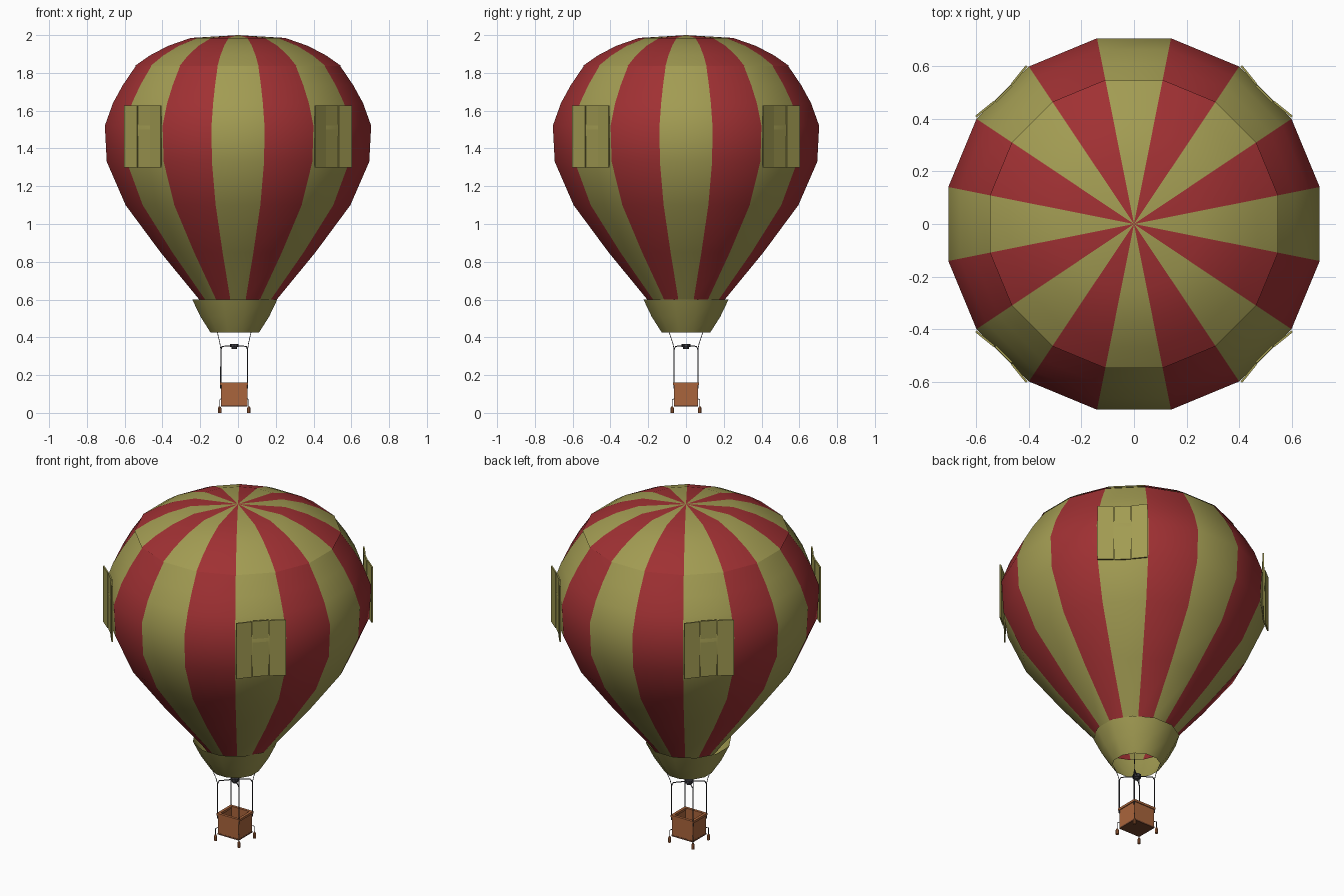
import bpy, bmesh, math
from mathutils import Vector, Matrix

if "Cube" in bpy.data.objects:
    bpy.data.objects.remove(bpy.data.objects["Cube"])


def material(name, rgb):
    m = bpy.data.materials.new(name)
    m.diffuse_color = (*rgb, 1)
    m.use_nodes = True
    m.node_tree.nodes["Principled BSDF"].inputs["Base Color"].default_value = m.diffuse_color
    return m


RED = material("red fabric", (0.35, 0.03, 0.033))
OLIVE = material("olive fabric", (0.36, 0.33, 0.085))
WICKER = material("brown wicker", (0.40, 0.13, 0.045))
DARK_WOOD = material("dark wood", (0.16, 0.055, 0.025))
METAL = material("dark metal", (0.05, 0.05, 0.06))

CX = -0.02          # gondola sits slightly off the envelope axis
SIDES = 16
STEP = 2 * math.pi / SIDES


def finish(name, bm, mats, smooth=None):
    me = bpy.data.meshes.new(name)
    bm.to_mesh(me)
    bm.free()
    ob = bpy.data.objects.new(name, me)
    bpy.context.collection.objects.link(ob)
    for m in mats:
        me.materials.append(m)
    if smooth:
        bpy.ops.object.select_all(action='DESELECT')
        ob.select_set(True)
        bpy.context.view_layer.objects.active = ob
        bpy.ops.object.shade_smooth_by_angle(angle=math.radians(smooth))
    return ob


def lathe(name, profile, sides, mats, cx=0, cap=False, striped=False, smooth=35):
    """Rings of (flat-to-centre distance, z), with flats facing the axes."""
    bm = bmesh.new()
    k = 1 / math.cos(math.pi / sides)
    rings = []
    for r, z in profile:
        rings.append([bm.verts.new((cx + r * k * math.cos(2 * math.pi * (i - 0.5) / sides),
                                    r * k * math.sin(2 * math.pi * (i - 0.5) / sides), z))
                      for i in range(sides)])
    for a, b in zip(rings, rings[1:]):
        for i in range(sides):
            j = (i + 1) % sides
            f = bm.faces.new((a[i], a[j], b[j], b[i]))
            f.material_index = i % 2 if striped else 0
    if cap:
        tip = bm.verts.new((cx, 0, profile[-1][1] + 0.003))
        for i in range(sides):
            f = bm.faces.new((rings[-1][i], rings[-1][(i + 1) % sides], tip))
            f.material_index = i % 2 if striped else 0
    return finish(name, bm, mats, smooth)


def add_box(bm, centre, size, rot=None):
    mat = Matrix.Translation(centre) @ (rot or Matrix()) @ Matrix.Diagonal((*size, 1))
    bmesh.ops.create_cube(bm, size=1, matrix=mat)


def wire(name, paths, radius, mat):
    cu = bpy.data.curves.new(name, 'CURVE')
    cu.dimensions = '3D'
    cu.bevel_depth = radius
    cu.bevel_resolution = 1
    cu.use_fill_caps = True
    for pts in paths:
        s = cu.splines.new('POLY')
        s.points.add(len(pts) - 1)
        for p, co in zip(s.points, pts):
            p.co = (*co, 1)
    cu.materials.append(mat)
    ob = bpy.data.objects.new(name, cu)
    bpy.context.collection.objects.link(ob)


# Striped envelope and its separate crown
lathe("envelope", [(0.17, 0.55), (0.205, 0.60), (0.41, 0.85), (0.595, 1.10), (0.695, 1.33),
                   (0.705, 1.52), (0.662, 1.64), (0.61, 1.735), (0.54, 1.838)],
      SIDES, [OLIVE, RED], striped=True)
lathe("crown", [(0.547, 1.836), (0.467, 1.892), (0.37, 1.943), (0.25, 1.985), (0.05, 1.997)],
      SIDES, [OLIVE, RED], cap=True, striped=True)

# Vent panels: three upright strips on each diagonal gore
bm = bmesh.new()
for q in range(4):
    turn = Matrix.Rotation(math.radians(45 + 90 * q), 4, 'Z')
    for side, tilt in ((-1, -6), (0, 0), (1, 6)):
        d = 0.708 if side else 0.700
        rot = turn @ Matrix.Rotation(math.radians(-tilt), 4, 'Z')
        add_box(bm, turn @ Vector((d, side * 0.092, 1.463)), (0.008, 0.088, 0.33), rot)
finish("vent_panels", bm, [OLIVE])

# Skirt below the mouth
lathe("skirt", [(0.128, 0.425), (0.182, 0.51), (0.225, 0.60)], 12, [OLIVE], cx=CX + 0.003)

# Burner: two stacked cylinders
lathe("burner", [(0.001, 0.338), (0.014, 0.338), (0.014, 0.348), (0.022, 0.348),
                 (0.022, 0.366), (0.012, 0.366), (0.001, 0.362)], 10, [METAL], cx=CX)

# Poles, burner arms and cords up to the skirt
CORNERS = [(sx, sy) for sx in (-1, 1) for sy in (-1, 1)]
wire("poles", [[(CX + sx * 0.071, sy * 0.063, 0.13), (CX + sx * 0.071, sy * 0.063, 0.335),
                (CX + sx * 0.064, sy * 0.056, 0.352), (CX + sx * 0.012, sy * 0.012, 0.356)]
               for sx, sy in CORNERS], 0.003, METAL)
wire("skirt_cords", [[(CX + sx * 0.071, sy * 0.063, 0.335), (CX + sx * 0.076, sy * 0.07, 0.37),
                      (CX + sx * 0.09, sy * 0.09, 0.43)] for sx, sy in CORNERS], 0.0018, METAL)

# Hollow basket
bm = bmesh.new()
W, D = 0.066, 0.060
for s in (-1, 1):
    add_box(bm, (CX + s * W, 0, 0.094), (0.006, 2 * D + 0.006, 0.112))
    add_box(bm, (CX, s * D, 0.094), (2 * W + 0.006, 0.006, 0.112))
finish("basket_walls", bm, [WICKER])

# Rim around the top edge
bm = bmesh.new()
for s in (-1, 1):
    add_box(bm, (CX + s * W, 0, 0.154), (0.016, 2 * D + 0.016, 0.013))
    add_box(bm, (CX, s * D, 0.154), (2 * W + 0.016, 0.016, 0.013))
finish("basket_rim", bm, [WICKER])

# Floor
bm = bmesh.new()
add_box(bm, (CX, 0, 0.038), (2 * W + 0.008, 2 * D + 0.008, 0.008))
finish("basket_floor", bm, [DARK_WOOD])

# Ballast bags hanging at the four corners
bm = bmesh.new()
for sx, sy in CORNERS:
    pos = Vector((CX + sx * 0.077, sy * 0.073, 0))
    for z, r1, r2, h in ((0.0125, 0.009, 0.009, 0.025), (0.030, 0.009, 0.004, 0.010)):
        bmesh.ops.create_cone(bm, cap_ends=True, segments=8, radius1=r1, radius2=r2, depth=h,
                              matrix=Matrix.Translation(pos + Vector((0, 0, z))))
finish("ballast_bags", bm, [WICKER], 35)
wire("bag_ropes", [[(CX + sx * 0.077, sy * 0.073, 0.03), (CX + sx * 0.077, sy * 0.073, 0.07),
                    (CX + sx * 0.068, sy * 0.062, 0.075)] for sx, sy in CORNERS], 0.002, METAL)
